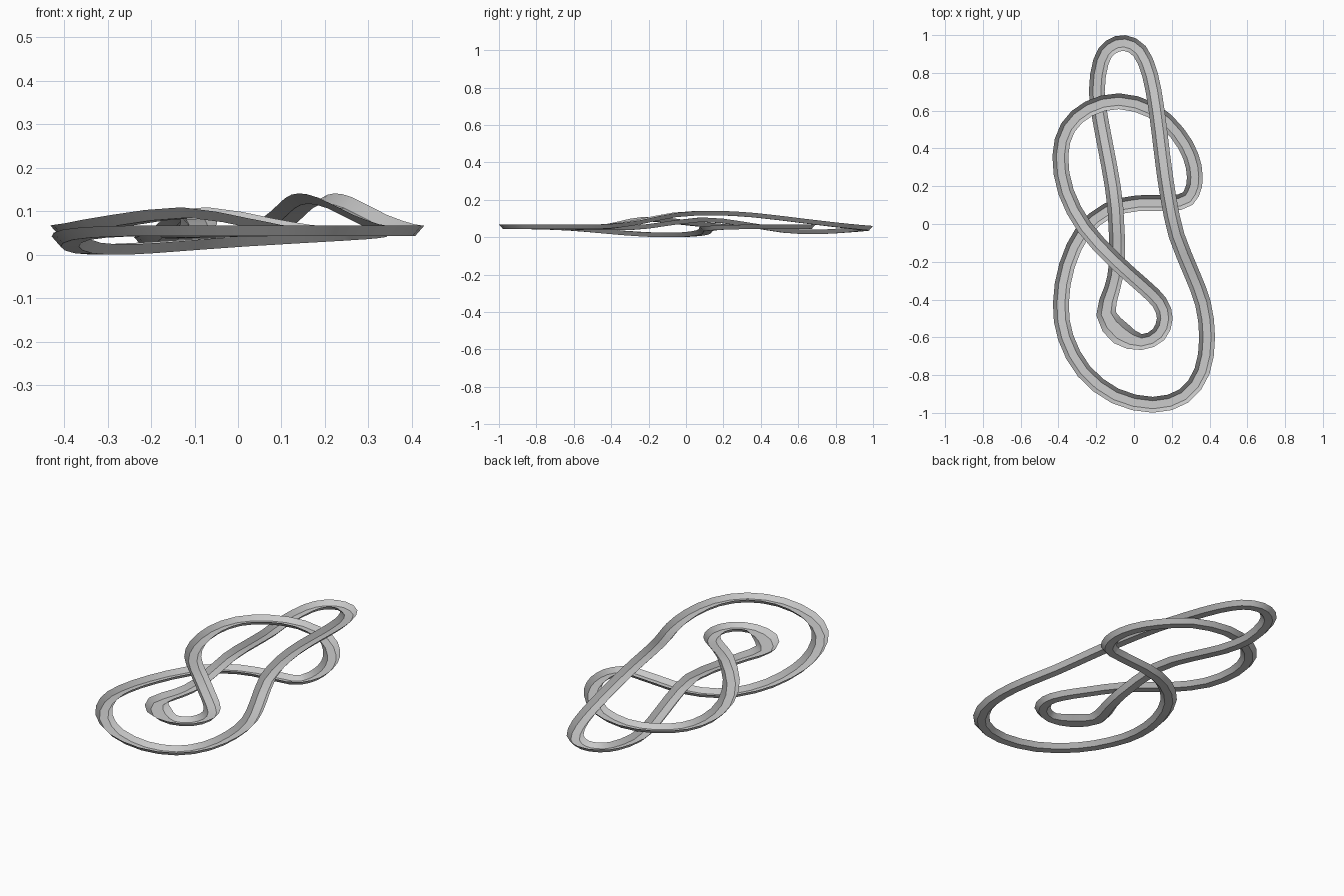
import bpy, bmesh
from mathutils import Vector

# Centre line of the closed knot: x, y, z
PATH = [
    (-.05, .958, .054), (.03, .915, .059), (.085, .79, .073), (.12, .6, .096),
    (.15, .36, .124), (.18, .15, .135), (.225, -.06, .125), (.305, -.26, .085),
    (.365, -.42, .064), (.387, -.6, .061), (.36, -.78, .061), (.265, -.91, .061),
    (.1, -.957, .061), (-.1, -.91, .061), (-.265, -.78, .06), (-.362, -.6, .052),
    (-.387, -.42, .036), (-.355, -.22, .021), (-.27, -.04, .018), (-.14, .07, .026),
    (.02, .11, .037), (.24, .115, .05), (.305, .165, .056), (.322, .25, .06),
    (.3, .36, .061), (.23, .48, .061), (.1, .6, .061), (-.08, .65, .061),
    (-.24, .61, .061), (-.35, .51, .061), (-.39, .36, .061), (-.36, .17, .066),
    (-.26, -.02, .085), (-.1, -.195, .103), (.05, -.33, .078), (.135, -.415, .062),
    (.163, -.5, .061), (.13, -.585, .061), (.04, -.625, .06), (-.07, -.58, .058),
    (-.148, -.475, .056), (-.115, -.34, .056), (-.09, -.2, .064), (-.098, .08, .1),
    (-.13, .3, .077), (-.172, .52, .042), (-.197, .7, .034), (-.175, .86, .043),
    (-.125, .935, .05),
]
WIDE = {39: 1.5, 40: 1.25}           # channel swells at the lower turn
# Open half-hexagon channel: offset to the left of travel, height
SECTION = [(.042, .008), (.021, -.016), (-.021, -.016), (-.042, .008)]
STEPS = 2

pts = [Vector((*p, WIDE.get(i, 1))) for i, p in enumerate(PATH)]
n = len(pts)


def spline(i, t):
    a, b, c, d = (pts[(i + k) % n] for k in (-1, 0, 1, 2))
    return .5 * (2 * b + (c - a) * t + (2 * a - 5 * b + 4 * c - d) * t * t
                 + (3 * b - a - 3 * c + d) * t ** 3)


line = [spline(i, k / STEPS) for i in range(n) for k in range(STEPS)]
m = len(line)

# Sweep the open channel along the closed line
bm = bmesh.new()
rings = []
for i, p in enumerate(line):
    d = line[(i + 1) % m] - line[i - 1]
    left = Vector((-d.y, d.x, 0)).normalized()
    rings.append([bm.verts.new(p.xyz + left * o * p.w + Vector((0, 0, h)))
                  for o, h in SECTION])
for i in range(m):
    a, b = rings[i], rings[(i + 1) % m]
    for k in range(len(SECTION) - 1):
        bm.faces.new((a[k], a[k + 1], b[k + 1], b[k]))

# Stand it on the ground
low = min(v.co.z for v in bm.verts)
bmesh.ops.translate(bm, verts=bm.verts, vec=(0, 0, -low))

mesh = bpy.data.meshes.new("knotted_channel")
bm.to_mesh(mesh)
bm.free()
band = bpy.data.objects.new("knotted_channel", mesh)
bpy.context.collection.objects.link(band)
bpy.context.view_layer.objects.active = band
band.select_set(True)
bpy.ops.object.shade_smooth_by_angle()
